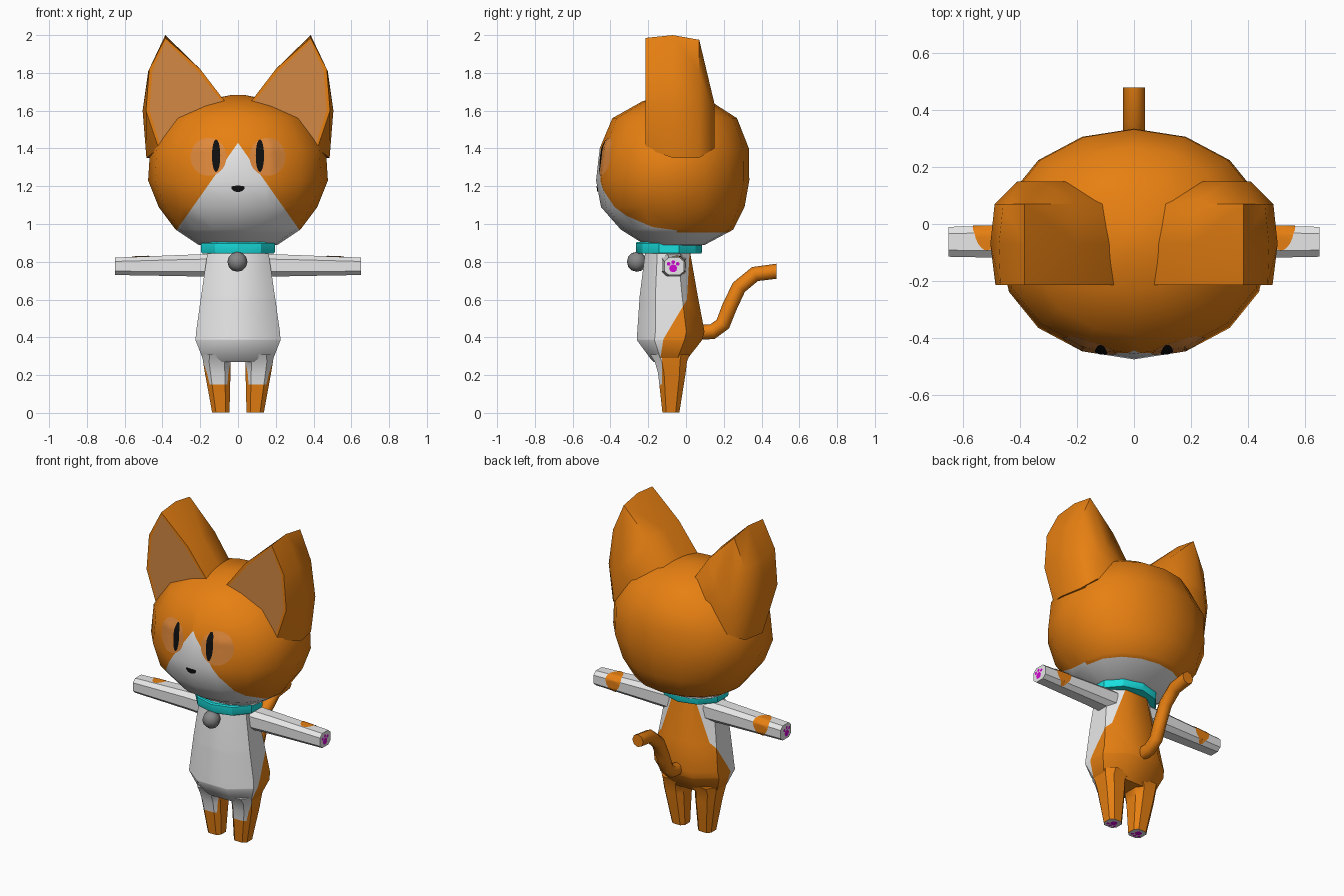
import bpy, bmesh, math
from mathutils import Vector
from mathutils.bvhtree import BVHTree

if "Cube" in bpy.data.objects:
    bpy.data.objects.remove(bpy.data.objects["Cube"])


def mat(name, r, g, b):
    m = bpy.data.materials.new(name)
    m.diffuse_color = (r, g, b, 1)
    m.use_nodes = True
    m.node_tree.nodes["Principled BSDF"].inputs["Base Color"].default_value = m.diffuse_color
    return m


ORANGE = mat("orange fur", 0.80, 0.215, 0.006)
WHITE = mat("white fur", 0.80, 0.80, 0.80)
EARPINK = mat("inner ear", 0.66, 0.25, 0.06)
BLUSH = mat("blush", 0.74, 0.25, 0.045)
BLACK = mat("black", 0.005, 0.005, 0.005)
CYAN = mat("cyan collar", 0.01, 0.74, 0.74)
GREY = mat("grey bell", 0.24, 0.24, 0.24)
MAGENTA = mat("magenta pad", 0.65, 0.003, 0.65)


def finish(bm, name, mats, angle=40):
    me = bpy.data.meshes.new(name)
    bm.to_mesh(me)
    bm.free()
    for m in mats:
        me.materials.append(m)
    me.shade_smooth()
    me.set_sharp_from_angle(angle=math.radians(angle))
    ob = bpy.data.objects.new(name, me)
    bpy.context.collection.objects.link(ob)
    return ob


def loft(rings):
    """Skin equal-length rings of points and cap both ends."""
    bm = bmesh.new()
    vs = [[bm.verts.new(p) for p in r] for r in rings]
    n = len(vs[0])
    for a, b in zip(vs, vs[1:]):
        for i in range(n):
            j = (i + 1) % n
            bm.faces.new((a[i], a[j], b[j], b[i]))
    bm.faces.new(vs[0])
    bm.faces.new(vs[-1])
    bmesh.ops.recalc_face_normals(bm, faces=bm.faces[:])
    return bm


def octagon(a0, a1, b0, b1, k=0.27):
    """Chamfered rectangle as (a, b) pairs."""
    da, db = (a1 - a0) * k, (b1 - b0) * k
    return [(a0 + da, b0), (a1 - da, b0), (a1, b0 + db), (a1, b1 - db),
            (a1 - da, b1), (a0 + da, b1), (a0, b1 - db), (a0, b0 + db)]


def cut(bm, co, no, test=lambda c: True):
    fs = [f for f in bm.faces if test(f.calc_center_median())]
    geom = set(fs)
    for f in fs:
        geom.update(f.edges)
        geom.update(f.verts)
    bmesh.ops.bisect_plane(bm, geom=list(geom), dist=1e-5, plane_co=co, plane_no=no)


def paint(bm, rule):
    for f in bm.faces:
        f.material_index = int(rule(f.calc_center_median(), f.normal))


def decal(name, tree, c, u, v, d, m, off, half=False, rings=6, n=28):
    """Thin elliptical patch projected along d on a surface."""
    c, u, v, d = Vector(c), Vector(u), Vector(v), Vector(d).normalized()

    def project(a, b):
        p = c + u * a + v * b
        hit, no, _, _ = tree.ray_cast(p - d * 0.8, d)
        if hit is None:
            hit, no, _, _ = tree.find_nearest(p)
        return bm.verts.new(hit + no * off)

    bm = bmesh.new()
    mid = project(0, 0)
    prev = None
    for k in range(1, rings + 1):
        ring = []
        for i in range(n):
            t = 2 * math.pi * i / n
            s = math.sin(t)
            ring.append(project(math.cos(t) * k / rings, (s * 0.3 if half and s > 0 else s) * k / rings))
        for i in range(n):
            j = (i + 1) % n
            if prev:
                bm.faces.new((prev[i], ring[i], ring[j], prev[j]))
            else:
                bm.faces.new((mid, ring[i], ring[j]))
        prev = ring
    bm.normal_update()
    if sum((f.normal.dot(d) for f in bm.faces)) > 0:
        bmesh.ops.reverse_faces(bm, faces=bm.faces[:])
    return finish(bm, name, [m])


def paw(name, c, u, v):
    """Flat paw print: one pad and three toes."""
    c, u, v = Vector(c), Vector(u), Vector(v)
    bm = bmesh.new()
    for a, b, r in ((0, -0.010, 0.021), (-0.024, 0.014, 0.010), (0, 0.023, 0.010), (0.024, 0.014, 0.010)):
        bm.faces.new([bm.verts.new(c + u * (a + r * math.cos(t * math.pi / 5)) + v * (b + r * math.sin(t * math.pi / 5)))
                      for t in range(10)])
    bm.normal_update()
    if bm.faces[:][0].normal.dot(c - Vector((0, -0.07, 0.5))) < 0:
        bmesh.ops.reverse_faces(bm, faces=bm.faces[:])
    finish(bm, name, [MAGENTA])


# Head: rings of (z, half width, front y, back y)
HEAD = [(0.875, 0.10, -0.15, 0.0), (0.89, 0.21, -0.217, 0.10), (0.97, 0.33, -0.345, 0.25),
        (1.09, 0.42, -0.45, 0.31), (1.23, 0.476, -0.476, 0.335), (1.40, 0.465, -0.457, 0.333),
        (1.56, 0.36, -0.39, 0.27), (1.65, 0.20, -0.23, 0.13), (1.682, 0.04, -0.10, -0.02)]


def head_ring(z, rx, yf, yb):
    out = []
    for i in range(16):
        t = 2 * math.pi * i / 16
        s, c = math.sin(t), math.cos(t)
        c = math.copysign(abs(c) ** 0.92, c) if abs(c) > 1e-6 else 0
        out.append((rx * s, (yf + yb) / 2 - (yb - yf) / 2 * c, z))
    return out


bm = loft([head_ring(*r) for r in HEAD])
tree = BVHTree.FromBMesh(bm)
cut(bm, (0, 0, 0.955), (0, 0, 1))
for s in (1, -1):
    cut(bm, (0, 0, 1.43), (1.42 * s, 0, 1), lambda c: c.y < -0.07 and c.x * s > 0 and c.z > 0.955)
paint(bm, lambda c, n: c.z < 0.955 or (c.y < -0.07 and c.z < 1.43 - 1.42 * abs(c.x)))
finish(bm, "head", [ORANGE, WHITE], 60)

# Face details
for s, side in ((1, "right"), (-1, "left")):
    decal(side + "_blush", tree, (0.155 * s, -0.4, 1.355), (0.095, 0, 0), (0, 0, 0.1), (0, 1, 0), BLUSH, 0.003)
    decal(side + "_eye", tree, (0.115 * s, -0.4, 1.36), (0.022, 0, 0), (0, 0, 0.085), (0, 1, 0), BLACK, 0.006)
decal("mouth", tree, (0, -0.4, 1.196), (0.035, 0, 0), (0, 0, 0.026), (0, 1, 0), BLACK, 0.004, half=True)

# Ears: front-to-back outlines of (x, z)
EAR = {-0.215: [(.385, 1.985), (.47, 1.82), (.487, 1.6), (.42, 1.4), (.25, 1.45), (.07, 1.65), (.2, 1.82)],
       -0.07: [(.385, 2.0), (.475, 1.81), (.505, 1.6), (.485, 1.35), (.3, 1.4), (.07, 1.65), (.2, 1.82)],
       0.07: [(.385, 1.975), (.46, 1.8), (.49, 1.58), (.46, 1.35), (.3, 1.4), (.08, 1.61), (.21, 1.8)],
       0.15: [(.33, 1.64), (.39, 1.59), (.41, 1.5), (.4, 1.4), (.3, 1.4), (.2, 1.5), (.25, 1.59)]}
for s, side in ((1, "right"), (-1, "left")):
    bm = loft([[(s * x, y, z) for x, z in pts] for y, pts in EAR.items()])
    front = min(bm.faces, key=lambda f: f.calc_center_median().y)
    bmesh.ops.inset_region(bm, faces=[front], thickness=0.018)
    front.material_index = 1
    finish(bm, side + "_ear", [ORANGE, EARPINK], 55)

# Torso: rings of (z, half width, front y, back y)
TORSO = [(0.27, 0.165, -0.17, 0.0), (0.29, 0.188, -0.19, 0.01), (0.385, 0.225, -0.26, 0.085),
         (0.43, 0.222, -0.258, 0.098), (0.62, 0.195, -0.245, 0.062), (0.86, 0.16, -0.215, 0.02)]
bm = loft([[(x, y, z) for x, y in octagon(-hx, hx, yf, yb)] for z, hx, yf, yb in TORSO])
EDGE = [(0.26, -0.14), (0.39, -0.12), (0.60, 0.005), (0.87, 0.02)]  # colour border (z, y)
for z, _ in EDGE[1:-1]:
    cut(bm, (0, 0, z), (0, 0, 1))
for (z0, y0), (z1, y1) in zip(EDGE, EDGE[1:]):
    cut(bm, (0, y0, z0), (0, z1 - z0, y0 - y1), lambda c: z0 < c.z < z1)


def is_back(c, n):
    for (z0, y0), (z1, y1) in zip(EDGE, EDGE[1:]):
        if z0 <= c.z <= z1:
            return c.y > y0 + (y1 - y0) * (c.z - z0) / (z1 - z0)
    return False


paint(bm, is_back)
finish(bm, "torso", [WHITE, ORANGE])

# Legs, arms and paw prints
LEG = [(0.003, 0.045, 0.137, -0.125, -0.035), (0.21, 0.04, 0.175, -0.148, -0.002),
       (0.27, 0.04, 0.185, -0.165, 0.005), (0.31, 0.01, 0.19, -0.19, 0.02)]
ARM = [(0.12, -0.13, 0.0, 0.72, 0.842), (0.30, -0.122, -0.004, 0.724, 0.836), (0.652, -0.115, -0.01, 0.73, 0.822)]
for s, side in ((1, "right"), (-1, "left")):
    bm = loft([[(s * x, y, z) for x, y in octagon(x0, x1, y0, y1, 0.22)] for z, x0, x1, y0, y1 in LEG])
    cut(bm, (0, 0, 0.15), (0, 0, 1))
    cut(bm, (0, -0.128, 0), (0, 1, 0), lambda c: c.z > 0.15)
    paint(bm, lambda c, n: n.z > -0.9 and (c.z < 0.15 or c.y > -0.128))
    finish(bm, side + "_leg", [WHITE, ORANGE])
    paw(side + "_foot_pad", (s * 0.091, -0.08, 0.0), (1, 0, 0), (0, -1, 0))

    bm = loft([[(s * x, y, z) for y, z in octagon(y0, y1, z0, z1, 0.22)] for x, y0, y1, z0, z1 in ARM])
    arm_tree = BVHTree.FromBMesh(bm)
    finish(bm, side + "_arm", [WHITE])
    decal(side + "_arm_spot", arm_tree, (s * 0.515, -0.05, 0.785), (0.052, 0, 0), (0, -0.03, 0.05),
          (0, -0.85, -0.5), ORANGE, 0.003, rings=8)
    paw(side + "_hand_pad", (s * 0.655, -0.068, 0.775), (0, 1, 0), (0, 0, 1))

# Collar
bm = loft([[(0.205 * k * math.sin(t * math.pi / 5), -0.09 - 0.175 * k * math.cos(t * math.pi / 5), z)
            for t in range(10)] for z, k in ((0.843, 0.97), (0.853, 1), (0.897, 1), (0.905, 0.97))])
finish(bm, "collar", [CYAN], 30)

# Bell
bm = bmesh.new()
bmesh.ops.create_uvsphere(bm, u_segments=8, v_segments=6, radius=0.053)
bmesh.ops.translate(bm, verts=bm.verts[:], vec=(-0.003, -0.26, 0.80))
finish(bm, "bell", [GREY], 60)

# Tail: tube along a path of (y, z)
PATH = [(0.05, 0.425), (0.14, 0.43), (0.195, 0.47), (0.23, 0.56), (0.28, 0.665), (0.365, 0.735), (0.48, 0.75)]
rings = []
for i, (y, z) in enumerate(PATH):
    a, b = PATH[max(i - 1, 0)], PATH[min(i + 1, len(PATH) - 1)]
    d = Vector((0, b[0] - a[0], b[1] - a[1])).normalized()
    if i == len(PATH) - 1:
        d = Vector((0, 1, 0))
    nrm = Vector((0, -d.z, d.y))
    rings.append([Vector((0, y, z)) + Vector((0.038, 0, 0)) * math.cos(t * math.pi / 4)
                  + nrm * 0.04 * math.sin(t * math.pi / 4) for t in range(8)])
finish(loft(rings), "tail", [ORANGE], 60)
